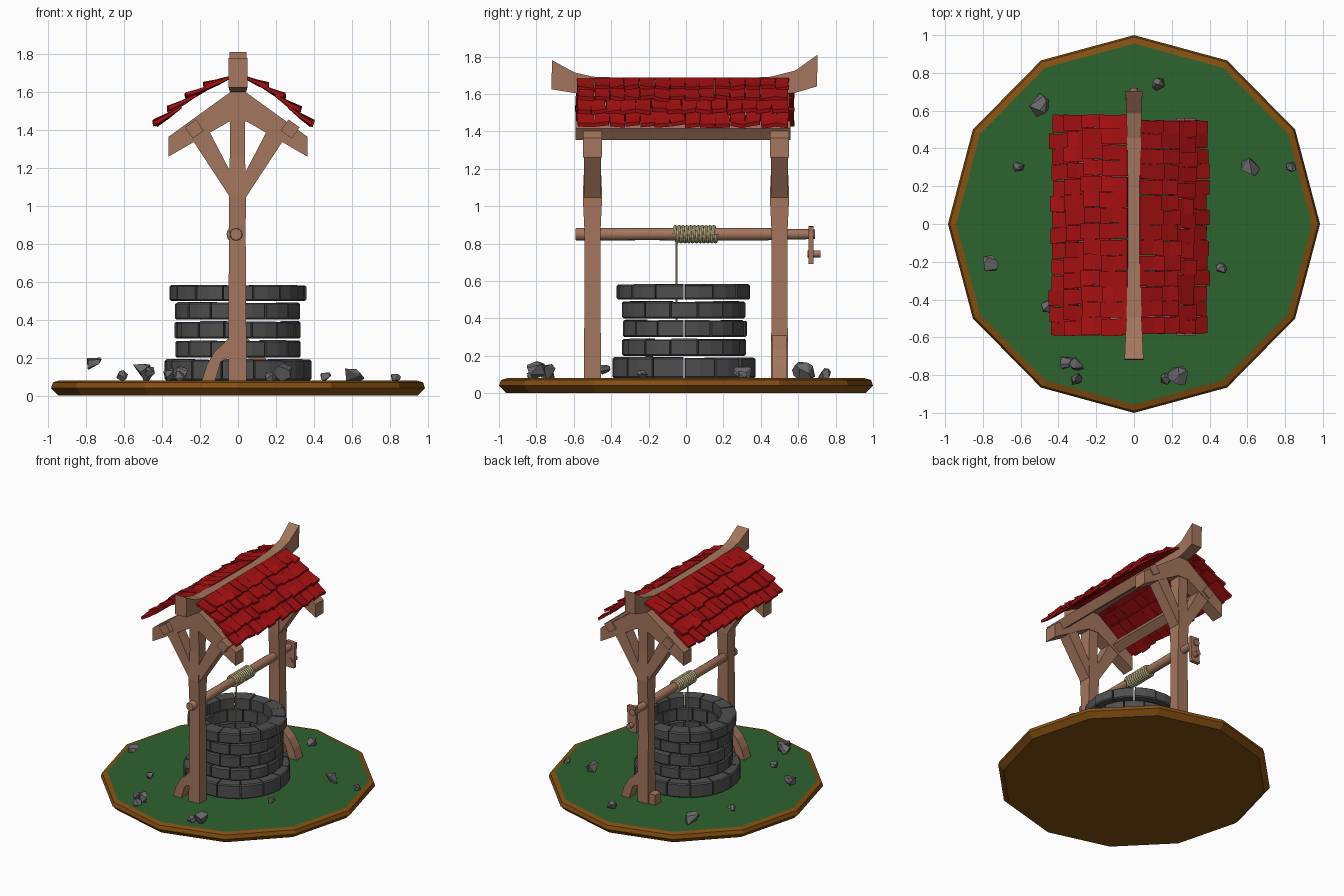
import bpy, bmesh, math, random
from mathutils import Vector, Matrix

if "Cube" in bpy.data.objects:
    bpy.data.objects.remove(bpy.data.objects["Cube"])

random.seed(4)
R = random.uniform


def mat(name, r, g, b):
    m = bpy.data.materials.new(name)
    m.diffuse_color = (r, g, b, 1)
    m.use_nodes = True
    m.node_tree.nodes["Principled BSDF"].inputs["Base Color"].default_value = m.diffuse_color
    return m


GRASS = mat("grass green", 0.027, 0.125, 0.03)
EARTH = mat("earth brown", 0.23, 0.078, 0.006)
WOOD = mat("wood", 0.37, 0.18, 0.11)
TILE = mat("red tile", 0.38, 0.005, 0.006)
STONE = mat("well stone", 0.078, 0.078, 0.078)
ROCK = mat("loose rock", 0.14, 0.14, 0.145)
ROPE = mat("rope", 0.56, 0.49, 0.26)


def finish(name, bm, *mats):
    bmesh.ops.recalc_face_normals(bm, faces=bm.faces)
    me = bpy.data.meshes.new(name)
    bm.to_mesh(me)
    bm.free()
    ob = bpy.data.objects.new(name, me)
    bpy.context.collection.objects.link(ob)
    for m in mats:
        me.materials.append(m)
    return ob


def loft(bm, rings):
    """Skin a list of equal point rings and cap both ends."""
    vs = [[bm.verts.new(p) for p in r] for r in rings]
    n = len(vs[0])
    for a, b in zip(vs, vs[1:]):
        for i in range(n):
            bm.faces.new((a[i], a[(i + 1) % n], b[(i + 1) % n], b[i]))
    bm.faces.new(vs[0][::-1])
    return bm.faces.new(vs[-1])


def slab(name, pts, y0, y1, m=WOOD):
    """Extrude an x-z outline along y."""
    bm = bmesh.new()
    loft(bm, [[(x, y, z) for x, z in pts] for y in (y0, y1)])
    return finish(name, bm, m)


def rect(x0, x1, z0, z1):
    return [(x0, z0), (x1, z0), (x1, z1), (x0, z1)]


def circle(r, n, f):
    return [f(r * math.cos(2 * math.pi * i / n), r * math.sin(2 * math.pi * i / n)) for i in range(n)]


# ground disc: brown rim, green top
bm = bmesh.new()
top = loft(bm, [circle(r, 12, lambda x, y: (x * 0.985, y, z))
                for r, z in ((0.96, 0), (1.0, 0.04), (0.99, 0.07), (0.955, 0.08))])
top.material_index = 1
finish("ground", bm, EARTH, GRASS)

# well: five courses of separate stone blocks
bm = bmesh.new()
courses = [(0.08, 0.19, 0.385), (0.2, 0.29, 0.332), (0.3, 0.39, 0.332), (0.4, 0.49, 0.332), (0.5, 0.582, 0.358)]
N = 14
for k, (z0, z1, ro) in enumerate(courses):
    for i in range(N):
        a0 = (i + 0.5 * (k % 2)) * 2 * math.pi / N + 0.012
        a1 = a0 + 2 * math.pi / N - 0.024
        r, ri, dz = ro + R(-0.006, 0.004), 0.25 + R(-0.006, 0.004), R(-0.003, 0.003)
        rings = []
        for a in (a0, (a0 + a1) / 2, a1):
            c, s = math.cos(a), math.sin(a)
            b = 0.008
            prof = [(ri, z0), (r - b, z0), (r, z0 + b), (r, z1 - b), (r - b, z1 + dz), (ri, z1 + dz)]
            rings.append([(q * c, q * s - 0.01, z) for q, z in prof])
        loft(bm, rings)
finish("well_stones", bm, STONE)

# posts, rafters, braces and feet for both ends
post = [(0.08, 0.047, 0.046), (0.62, 0.046, 0.042), (0.85, 0.043, 0.042), (1.05, 0.045, 0.052),
        (1.27, 0.04, 0.042), (1.60, 0.04, 0.05)]
for name, y, s in (("front", -0.5, 1), ("back", 0.5, -1)):
    bm = bmesh.new()
    loft(bm, [[(-w - .003, y - d, z), (w - .003, y - d, z), (w - .003, y + d, z), (-w - .003, y + d, z)]
              for z, w, d in post])
    finish(name + "_post", bm, WOOD)
    for side, m in (("left", -1), ("right", 1)):
        slab(f"{name}_{side}_rafter", [(0, 1.6), (m * .04, 1.6), (m * .365, 1.365), (m * .365, 1.26),
                                       (m * .045, 1.445), (0, 1.445)], y - .05, y + .05)
        slab(f"{name}_{side}_brace", [(m * .03, 1.03), (m * .045, 1.05), (m * .235, 1.34), (m * .15, 1.39),
                                      (m * .04, 1.18)], y - .046, y + .046)
    slab(name + "_foot", [(-s * x, z) for x, z in ((.19, .08), (.12, .08), (.09, .18), (.03, .21), (.03, .32),
                                                   (.125, .23), (.165, .16))], y - .04, y + .04)
slab("back_foot_stub", rect(-0.105, -0.04, 0.08, 0.16), 0.465, 0.535)

# purlins, set on edge along the slope
for name, cx, m in (("left", -0.23, -1), ("right", 0.275, 1)):
    a = math.radians(35) * m
    pts = [(cx + u * math.cos(a) + v * math.sin(a), 1.405 - u * math.sin(a) + v * math.cos(a))
           for u, v in rect(-.036, .036, -.036, .036)]
    slab(name + "_purlin", pts, -0.59, 0.56)

# ridge beam with upswept ends
bm = bmesh.new()
ridge = [(-.72, 1.625, 1.78, .05), (-.60, 1.605, 1.715, .045), (-.5, 1.595, 1.692, .04), (-.2, 1.6, 1.682, .032),
         (.2, 1.6, 1.68, .032), (.45, 1.595, 1.692, .037), (.58, 1.605, 1.725, .04), (.70, 1.64, 1.81, .045)]
loft(bm, [[(-w, y, a), (w, y, a), (w, y + .004, b), (-w, y + .004, b)] for y, a, b, w in ridge])
finish("ridge_beam", bm, WOOD)

# roof tiles: four overlapping rows a side
rows = [((.17, 1.622), (.03, 1.675)), ((.265, 1.565), (.125, 1.632)), ((.36, 1.497), (.215, 1.578)),
        ((.435, 1.425), (.295, 1.515))]
for name, m, kx, y0, y1 in (("left", -1, 1.0, -0.59, 0.58), ("right", 1, 0.89, -0.58, 0.55)):
    bm = bmesh.new()
    n = 14
    step = (y1 - y0) / n
    for (xo, zo), (xi, zi) in rows:
        off = R(-0.015, 0.015)
        for i in range(n):
            ya = y0 + i * step + off * (0 < i)
            yb = y0 + (i + 1) * step + off * (i < n - 1) - 0.002
            dx, dz, tw = R(-.012, .012), R(-.007, .007), R(-.008, .008)
            rings = []
            for t in (0, 0.55, 1):
                x = m * kx * (xi + (xo + dx - xi) * t)
                z = zi + (zo + dz - zi) * t - 0.012 * t * (1 - t)
                e = R(-.004, .004)
                th = 0.012 + 0.008 * t
                rings.append([(x, ya + e, z - tw * t), (x, yb + e, z + tw * t),
                              (x + m * .006, yb + e, z + th + tw * t), (x + m * .006, ya + e, z + th - tw * t)])
            loft(bm, rings)
    finish(name + "_roof_tiles", bm, TILE)

# windlass axle, crank and grip
def rod(name, stations, z, n, m, x=0):
    bm = bmesh.new()
    loft(bm, [circle(r, n, lambda a, b: (x + a, y, z + b)) for y, r in stations])
    ob = finish(name, bm, m)
    for p in ob.data.polygons:
        p.use_smooth = len(p.vertices) == 4
    return ob


rod("axle", [(-.59, .03), (-.585, .034), (-.2, .032), (0.1, .034), (.4, .034), (.5, .03), (.69, .026)], 0.85, 16, WOOD, -0.01)
slab("crank", [(-.045, .69), (.03, .69), (.04, .89), (-.035, .895)], 0.655, 0.682)
rod("crank_grip", [(.65, .02), (.72, .02)], 0.745, 10, WOOD)

# rope coils wound on the axle, and the hanging rope
bm = bmesh.new()
for i in range(11):
    y = -0.052 + i * 0.0205
    ring = []
    for j in range(17):
        a = 2 * math.pi * j / 16
        ring.append([(-.01 + (.039 + .011 * math.cos(b)) * math.cos(a), y + .011 * math.sin(b) + .0205 * j / 16 - .01,
                      .85 + (.039 + .011 * math.cos(b)) * math.sin(a))
                     for b in [k * math.pi / 3 for k in range(6)]])
    loft(bm, ring)
finish("rope_coil", bm, ROPE)
bm = bmesh.new()
loft(bm, [circle(.006, 6, lambda a, b: (.02 + a, -.05 + b, z)) for z in (.3, .82)])
finish("hanging_rope", bm, ROPE)

# scattered rocks
rocks = [(-.51, .63, .12, .066), (.13, .74, .10, .04), (.61, .30, .108, .058), (.83, .30, .097, .03),
         (-.61, .30, .105, .032), (-.76, -.21, .168, .05), (-.46, -.44, .13, .036), (.46, -.24, .10, .033),
         (-.36, -.73, .11, .042), (-.30, -.74, .115, .047), (-.31, -.82, .10, .034), (.17, -.82, .10, .032),
         (.24, -.80, .12, .058)]
for i, (x, y, z, r) in enumerate(rocks):
    bm = bmesh.new()
    for k in range(14):
        v = Vector((R(-1, 1), R(-1, 1), R(-1, 1))).normalized() * r * R(0.92, 1.08)
        bm.verts.new((x + v.x, y + v.y, z + v.z * 0.9))
    out = bmesh.ops.convex_hull(bm, input=bm.verts)
    bmesh.ops.delete(bm, geom=[g for g in out["geom_interior"] if isinstance(g, bmesh.types.BMVert)], context="VERTS")
    bmesh.ops.dissolve_limit(bm, angle_limit=0.45, verts=bm.verts, edges=bm.edges)
    finish(f"rock_{i + 1}", bm, ROCK)
